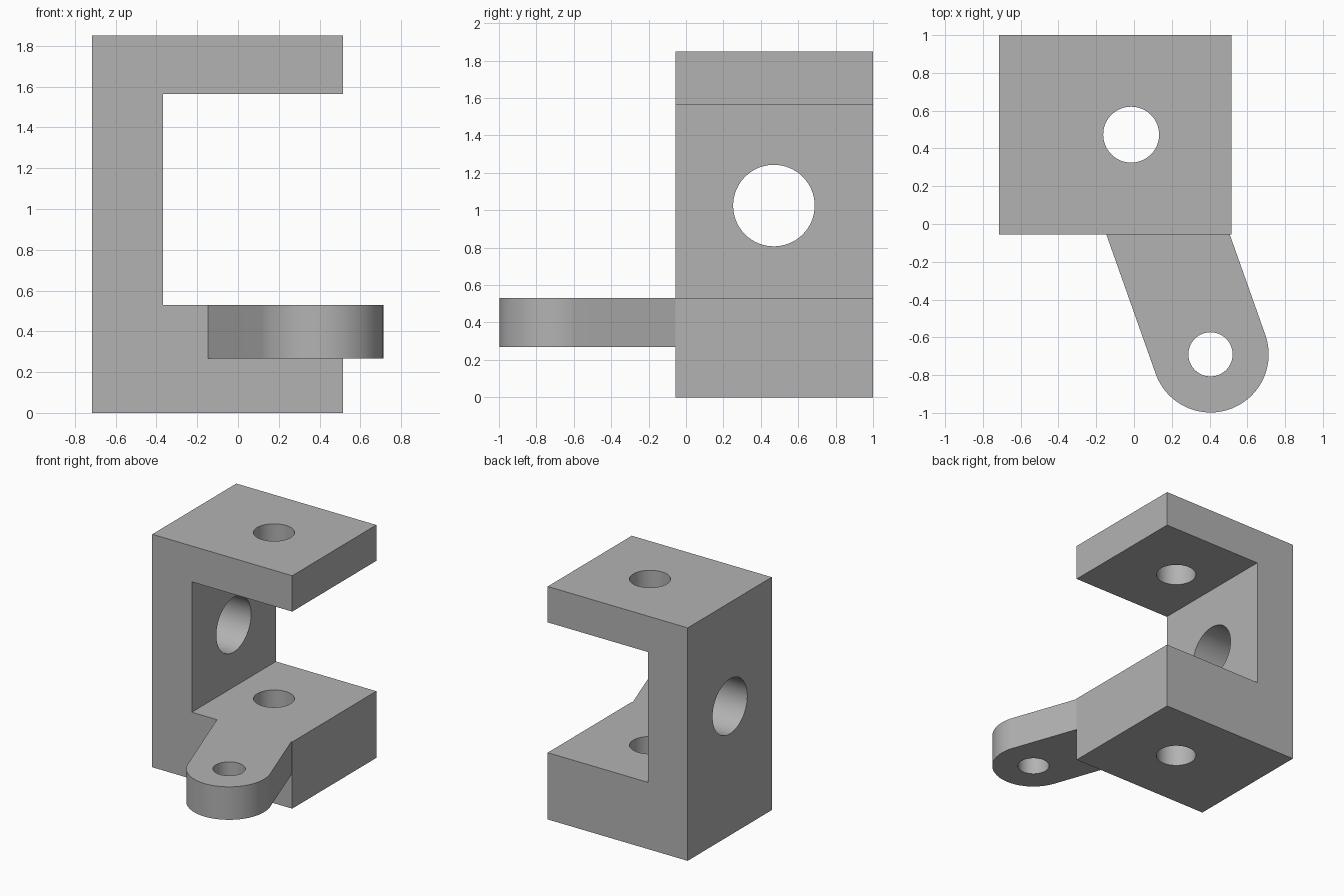
import bpy, bmesh
from math import sin, cos, pi, radians
from mathutils import Matrix, Vector

if "Cube" in bpy.data.objects:
    bpy.data.objects.remove(bpy.data.objects["Cube"])

grey = bpy.data.materials.new("plain grey")
grey.use_nodes = True
colour = (0.45, 0.45, 0.45, 1)
grey.diffuse_color = colour
grey.node_tree.nodes["Principled BSDF"].inputs["Base Color"].default_value = colour


def prism(name, points, offset):
    """Extrude a closed outline along the offset vector."""
    bm = bmesh.new()
    face = bm.faces.new([bm.verts.new(p) for p in points])
    geom = bmesh.ops.extrude_face_region(bm, geom=[face])["geom"]
    moved = [g for g in geom if isinstance(g, bmesh.types.BMVert)]
    bmesh.ops.translate(bm, verts=moved, vec=offset)
    bmesh.ops.recalc_face_normals(bm, faces=bm.faces)
    mesh = bpy.data.meshes.new(name)
    bm.to_mesh(mesh)
    bm.free()
    mesh.materials.append(grey)
    obj = bpy.data.objects.new(name, mesh)
    bpy.context.collection.objects.link(obj)
    return obj


def drill(obj, centre, radius, depth, axis="Z"):
    """Cut a round hole through the object along an axis."""
    bpy.ops.mesh.primitive_cylinder_add(vertices=64, radius=radius, depth=depth, location=centre)
    cutter = bpy.context.object
    cutter.name = "hole_cutter"
    if axis == "X":
        cutter.rotation_euler.y = pi / 2
    cutter.data.materials.append(grey)
    cutter.hide_render = True
    mod = obj.modifiers.new("hole", "BOOLEAN")
    mod.operation, mod.solver, mod.object = "DIFFERENCE", "EXACT", cutter
    bpy.ops.object.select_all(action="DESELECT")
    obj.select_set(True)
    bpy.context.view_layer.objects.active = obj
    bpy.ops.object.modifier_apply(modifier=mod.name)
    bpy.data.objects.remove(cutter)


# C-shaped bracket: side profile swept front to back
left, inner, right = -0.715, -0.367, 0.515
front, back = -0.055, 1.0
floor, ceiling, top = 0.53, 1.565, 1.85
outline = [(left, 0), (right, 0), (right, floor), (inner, floor),
           (inner, ceiling), (right, ceiling), (right, top), (left, top)]
bracket = prism("c_bracket", [(x, front, z) for x, z in outline], (0, back - front, 0))
drill(bracket, (-0.015, 0.473, 1), 0.148, 3)                  # top and bottom plates
drill(bracket, (left, 0.47, 1.025), 0.218, 1, "X")            # side wall

# Slanted arm with a rounded end, meeting the bracket's front face
arm_base, radius = 0.268, 0.308
pivot = Vector((0.405, -0.69, arm_base))
tilt = radians(19.5)
arc = [pivot + radius * Vector((cos(a), sin(a), 0))
       for a in (tilt + pi - pi * i / -48 for i in range(49))]
along = Vector((-sin(tilt), cos(tilt), 0))


def to_face(p):
    return p + along * ((front - p.y) / along.y)


arm = prism("pivot_arm", [to_face(arc[0])] + arc + [to_face(arc[-1])], (0, 0, floor - arm_base))
drill(arm, pivot, 0.117, 2)

# Smooth holes and rounded end, crisp edges elsewhere
for obj in (bracket, arm):
    bpy.ops.object.select_all(action="DESELECT")
    obj.select_set(True)
    bpy.context.view_layer.objects.active = obj
    bpy.ops.object.shade_smooth_by_angle(angle=radians(30))
